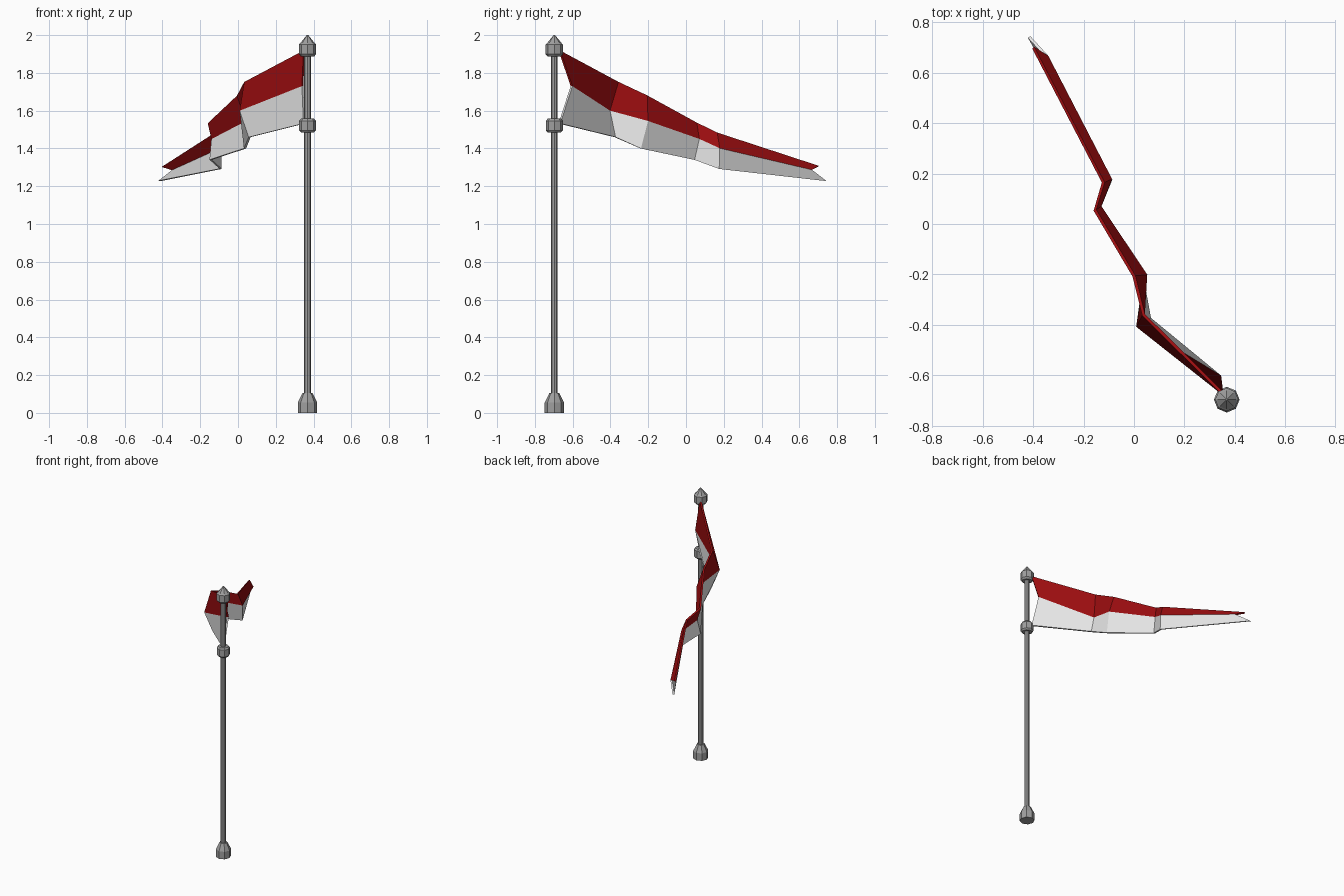
import bpy, bmesh, math

if "Cube" in bpy.data.objects:
    bpy.data.objects.remove(bpy.data.objects["Cube"])

PX, PY = 0.368, -0.697   # pole axis


def material(name, rgb):
    m = bpy.data.materials.new(name)
    m.diffuse_color = (*rgb, 1)
    m.use_nodes = True
    m.node_tree.nodes["Principled BSDF"].inputs["Base Color"].default_value = m.diffuse_color
    return m


RED = material("dark red", (0.33, 0.004, 0.005))
WHITE = material("white", (0.8, 0.8, 0.8))
GREY = material("metal grey", (0.35, 0.35, 0.35))


def finish(name, bm, mats):
    bmesh.ops.recalc_face_normals(bm, faces=bm.faces)
    me = bpy.data.meshes.new(name)
    bm.to_mesh(me)
    bm.free()
    for m in mats:
        me.materials.append(m)
    ob = bpy.data.objects.new(name, me)
    bpy.context.collection.objects.link(ob)
    return ob


def lathe(name, profile, sides=8):
    """Turn an (r, z) profile about the pole axis, with closed ends."""
    bm = bmesh.new()
    rings = []
    for r, z in profile:
        rings.append([bm.verts.new((PX + r * math.cos(math.tau * i / sides),
                                    PY + r * math.sin(math.tau * i / sides), z))
                      for i in range(sides)])
    for a, b in zip(rings, rings[1:]):
        for i in range(sides):
            j = (i + 1) % sides
            bm.faces.new((a[i], a[j], b[j], b[i]))
    bm.faces.new(rings[0][::-1])
    bm.faces.new(rings[-1])
    bmesh.ops.remove_doubles(bm, verts=bm.verts, dist=1e-5)
    return finish(name, bm, [GREY])


# Pole and its fittings
lathe("pole", [(0.018, 0.08), (0.018, 1.92)])
lathe("pole_base", [(0.051, 0), (0.051, 0.055), (0.027, 0.104)])
lathe("lower_collar", [(0.035, 1.485), (0.045, 1.496), (0.045, 1.546), (0.035, 1.558)])
lathe("finial", [(0.035, 1.887), (0.046, 1.899), (0.046, 1.95),
                 (0.038, 1.958), (0.004, 2.0)])

# Pennant: upper edge, colour line and lower edge, from pole to tip
top = [(0.35, -0.67, 1.918), (0.038, -0.36, 1.752), (0.0, -0.207, 1.68),
       (-0.155, 0.055, 1.535), (-0.122, 0.165, 1.482), (-0.40, 0.70, 1.305)]
mid = [(0.342, -0.606, 1.73), (0.014, -0.405, 1.60), (0.047, -0.203, 1.545),
       (-0.135, 0.07, 1.45), (-0.093, 0.178, 1.40), (-0.345, 0.664, 1.286)]
low = [(0.35, -0.67, 1.532), (0.062, -0.375, 1.46), (0.037, -0.24, 1.40),
       (-0.145, 0.045, 1.34), (-0.092, 0.175, 1.292), (-0.416, 0.742, 1.228)]

bm = bmesh.new()
rows = [[bm.verts.new(p) for p in row] for row in (top, mid, low)]
for k, (a, b) in enumerate(zip(rows, rows[1:])):
    for i in range(len(a) - 1):
        f = bm.faces.new((a[i], a[i + 1], b[i + 1], b[i]))
        f.material_index = k      # upper half red, lower half white
flag = finish("pennant", bm, [RED, WHITE])
solid = flag.modifiers.new("thickness", 'SOLIDIFY')
solid.thickness = 0.012
solid.offset = 0
